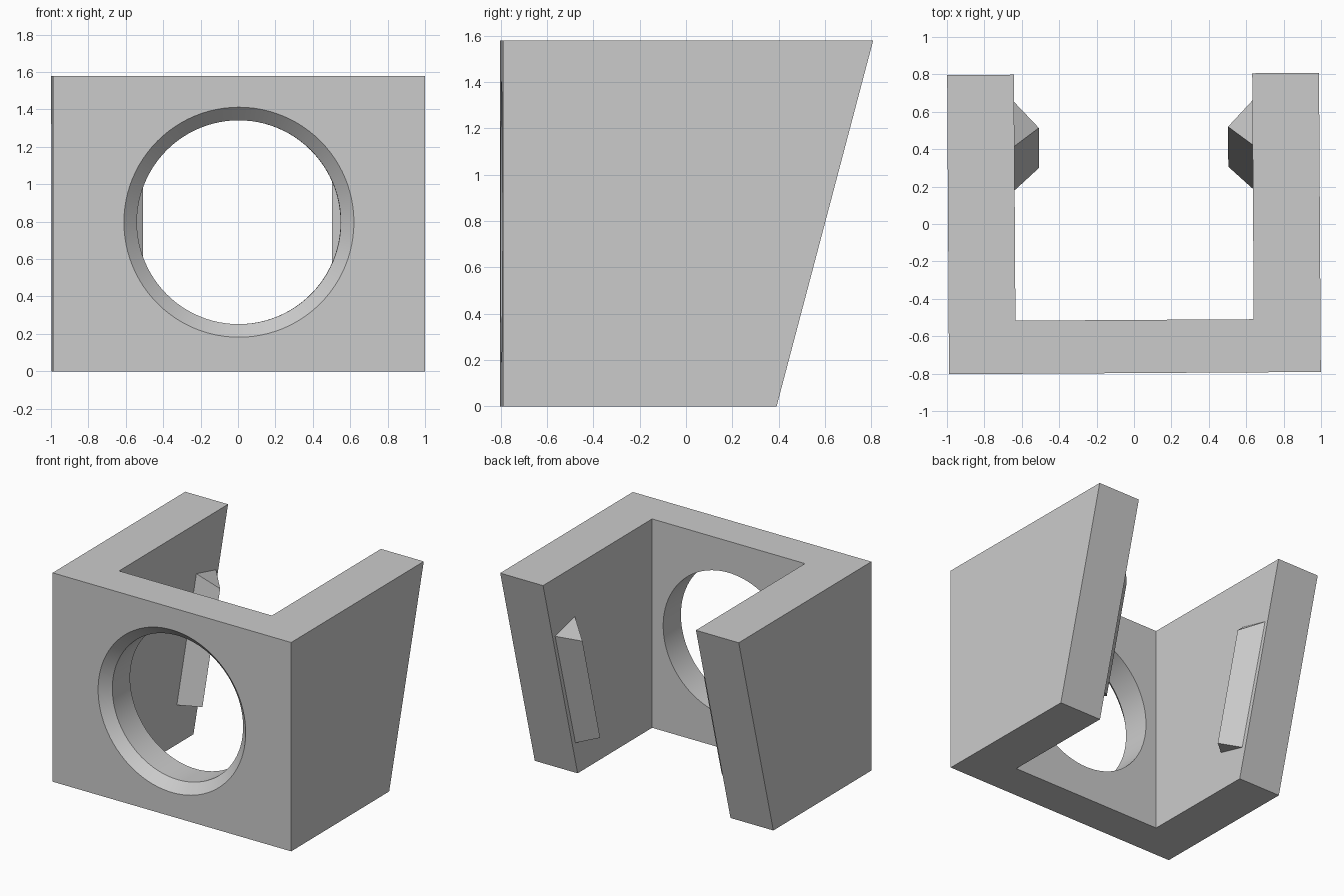
import bpy
import bmesh
import math

cube = bpy.data.objects.get("Cube")
if cube:
    bpy.data.objects.remove(cube, do_unlink=True)

grey = bpy.data.materials.new("light grey")
grey.use_nodes = True
grey.diffuse_color = (0.6, 0.6, 0.6, 1)
grey.node_tree.nodes["Principled BSDF"].inputs["Base Color"].default_value = (0.6, 0.6, 0.6, 1)

H = 1.58                         # height
HALF, INNER = 0.994, 0.637       # outer and inner half widths
FRONT, WALL = -0.797, -0.513     # front and rear of the front wall
BACK_LOW, BACK_HIGH = 0.385, 0.802
HOLE_Z = 0.797
TWIST = math.radians(0.35)       # slight turn of the whole part


def loft(name, rings):
    """Solid through equally sized rings of points, capped at both ends."""
    bm = bmesh.new()
    loops = [[bm.verts.new(p) for p in ring] for ring in rings]
    n = len(loops[0])
    for a, b in zip(loops, loops[1:]):
        for i in range(n):
            j = (i + 1) % n
            bm.faces.new((a[i], a[j], b[j], b[i]))
    bm.faces.new(loops[0][::-1])
    bm.faces.new(loops[-1])
    bmesh.ops.recalc_face_normals(bm, faces=bm.faces)
    mesh = bpy.data.meshes.new(name)
    bm.to_mesh(mesh)
    bm.free()
    obj = bpy.data.objects.new(name, mesh)
    bpy.context.collection.objects.link(obj)
    mesh.materials.append(grey)
    return obj


def u_plan(back, z):
    half = [(HALF, FRONT), (HALF, back), (INNER, back), (INNER, WALL)]
    pts = half + [(-x, y) for x, y in reversed(half)]
    return [(x, y, z) for x, y in pts]


def circle(radius, y, n=96):
    return [(radius * math.cos(2 * math.pi * i / n), y,
             HOLE_Z + radius * math.sin(2 * math.pi * i / n)) for i in range(n)]


# U-shaped body with sloping rear ends
body = loft("bracket_body", [u_plan(BACK_LOW, 0), u_plan(BACK_HIGH, H)])

# Round opening with a chamfered front rim
cutter = loft("hole_cutter", [circle(0.715, FRONT - 0.1), circle(0.545, FRONT + 0.07),
                              circle(0.545, WALL + 0.1)])
cutter.hide_render = True
cut = body.modifiers.new("hole", 'BOOLEAN')
cut.object = cutter
cut.solver = 'EXACT'
bpy.ops.object.select_all(action='DESELECT')
body.select_set(True)
bpy.context.view_layer.objects.active = body
bpy.ops.object.modifier_apply(modifier="hole")
bpy.data.objects.remove(cutter, do_unlink=True)
bpy.ops.object.shade_smooth_by_angle(angle=math.radians(30))
body.rotation_euler.z = TWIST

# Triangular catches leaning with the rear slope, tapered at the top
for name, side in (("left_catch", 1), ("right_catch", -1)):
    wall, ridge = side * (INNER + 0.01), side * 0.506
    low = [(wall, 0.175, 0.30), (ridge, 0.303, 0.272), (wall, 0.42, 0.238)]
    high = [(wall, 0.412, 1.21), (ridge, 0.517, 1.085), (wall, 0.667, 1.145)]
    catch = loft(name, [low, high])
    catch.rotation_euler.z = TWIST
